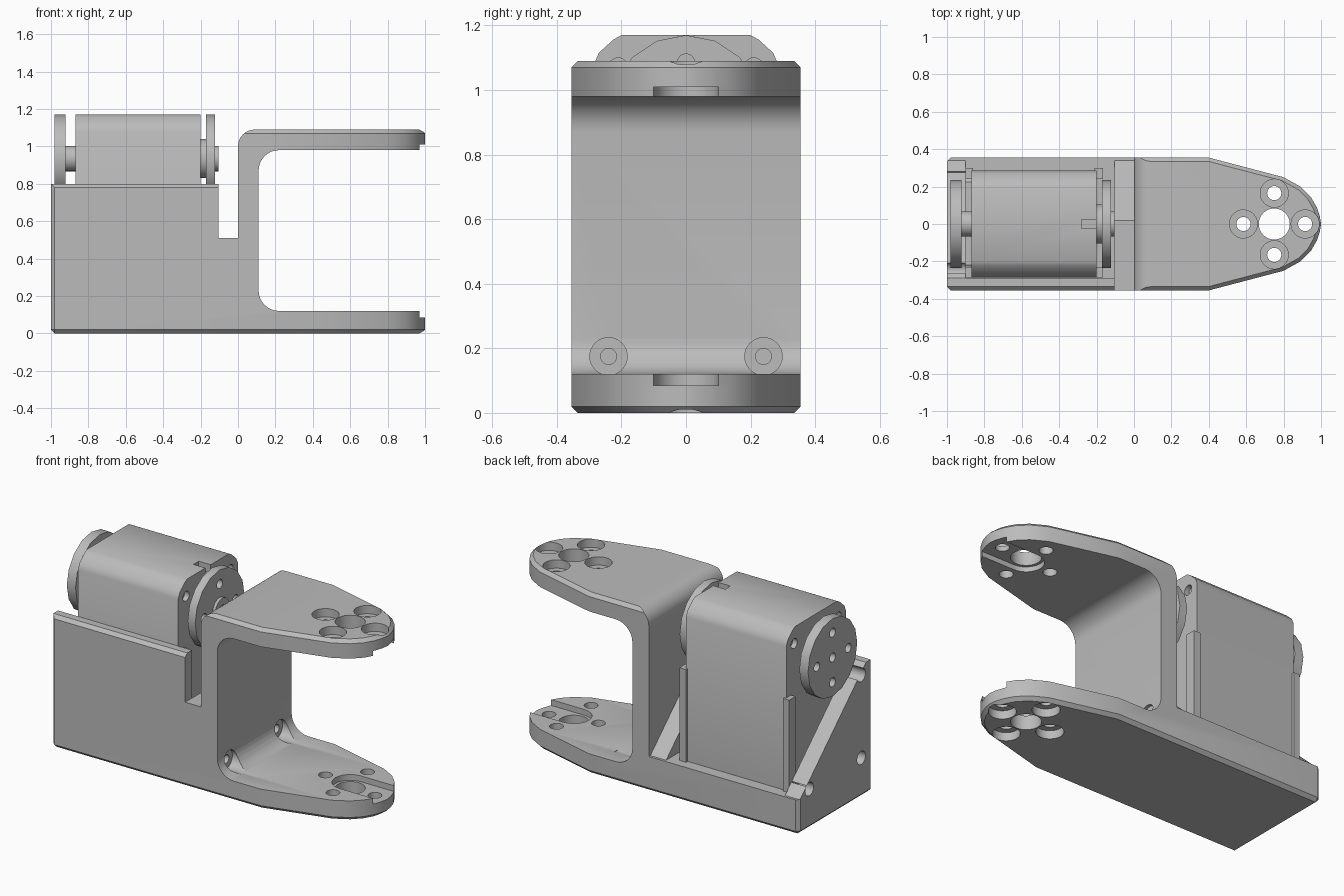
import bpy, bmesh, math
from mathutils import Vector

if "Cube" in bpy.data.objects:
    bpy.data.objects.remove(bpy.data.objects["Cube"], do_unlink=True)

grey = bpy.data.materials.new("plain grey")
grey.use_nodes = True
GREY = (0.5, 0.5, 0.5, 1)
grey.diffuse_color = GREY
grey.node_tree.nodes["Principled BSDF"].inputs["Base Color"].default_value = GREY

PLACE = {"x": lambda p, q, t: (t, p, q),
         "y": lambda p, q, t: (p, t, q),
         "z": lambda p, q, t: (p, q, t)}


def prism(name, pts, a, b, axis, chamfer=None, width=0.02):
    """Extrude a flat outline from a to b along an axis, chamfering chosen edges."""
    bm = bmesh.new()
    low = [bm.verts.new(PLACE[axis](p, q, a)) for p, q in pts]
    high = [bm.verts.new(PLACE[axis](p, q, b)) for p, q in pts]
    bm.faces.new(low)
    bm.faces.new(high)
    n = len(pts)
    for i in range(n):
        j = (i + 1) % n
        bm.faces.new((low[i], low[j], high[j], high[i]))
    bmesh.ops.recalc_face_normals(bm, faces=bm.faces)
    if chamfer:
        edges = [e for e in bm.edges if chamfer(e)]
        bmesh.ops.bevel(bm, geom=edges, offset=width, segments=1, affect='EDGES')
    mesh = bpy.data.meshes.new(name)
    bm.to_mesh(mesh)
    bm.free()
    mesh.materials.append(grey)
    obj = bpy.data.objects.new(name, mesh)
    bpy.context.collection.objects.link(obj)
    return obj


def box(name, x, y, z):
    return prism(name, [(x[0], y[0]), (x[1], y[0]), (x[1], y[1]), (x[0], y[1])], z[0], z[1], "z")


def arc(cx, cy, r, start, end, steps=8):
    return [(cx + r * math.cos(math.radians(start + (end - start) * i / steps)),
             cy + r * math.sin(math.radians(start + (end - start) * i / steps)))
            for i in range(steps + 1)]


def rod(name, c, r, a, b, axis, sides=32):
    return prism(name, arc(c[0], c[1], r, 0, 360, sides)[:-1], a, b, axis)


def boolean(obj, cutter, operation="DIFFERENCE"):
    mod = obj.modifiers.new("cut", "BOOLEAN")
    mod.operation = operation
    mod.solver = "EXACT"
    mod.object = cutter
    bpy.context.view_layer.objects.active = obj
    bpy.ops.object.modifier_apply(modifier=mod.name)
    bpy.data.objects.remove(cutter, do_unlink=True)


def smooth(obj, angle=25):
    bpy.ops.object.select_all(action="DESELECT")
    obj.select_set(True)
    bpy.context.view_layer.objects.active = obj
    bpy.ops.object.shade_smooth_by_angle(angle=math.radians(angle))


# Bracket: side profile with the motor wall, clearance notch and C-shaped fork
profile = [(-1.1, -0.1), (1.1, -0.1), (1.1, 0.12)]
profile += arc(0.22, 0.23, 0.11, 270, 180)
profile += arc(0.22, 0.87, 0.11, 180, 90)
profile += [(1.1, 0.98), (1.1, 1.09)]
profile += arc(0.09, 1.0, 0.09, 90, 180)
profile += [(0, 0.51), (-0.105, 0.51), (-0.105, 0.8), (-1.1, 0.8)]
bracket = prism("bracket", profile, -0.5, 0.5, "y")

# Footprint with tapered, rounded tip and chamfered rims
side = [(0.4, 0.355), (0.8, 0.25), (0.89, 0.2), (0.945, 0.145), (0.977, 0.09), (0.994, 0.04)]
outline = [(-1, -0.355)] + [(x, -y) for x, y in side] + [(1, 0)] + side[::-1] + [(-1, 0.355)]


def is_rim(e):
    a, b = (v.co for v in e.verts)
    return abs(a.z - b.z) < 1e-4 or (a.x < -0.99 and b.x < -0.99)


boolean(bracket, prism("footprint", outline, 0, 1.09, "z", is_rim), "INTERSECT")

# Motor bay, open at the back, and sloped end gussets
boolean(bracket, box("bay", (-0.9, -0.105), (-0.29, 0.5), (0.21, 0.95)))
slope = [(0.5, 0.21), (0.34, 0.21), (-0.29, 0.8), (-0.29, 0.95), (0.5, 0.95)]
boolean(bracket, prism("slope", slope, -1.2, 0, "x"))
boolean(bracket, prism("wall_chamfer", [(-0.36, 0.775), (-0.36, 0.81), (-0.325, 0.81)], -1.2, -0.1, "x"))

# Fork mounting holes, counterbored on the outside, with a slot on the inside
HUB = 0.75
for bore, slot in (((-0.1, 0.05), (0.085, 0.2)), ((1.04, 1.2), (0.9, 1.01))):
    through = (bore[0] - 0.2, bore[1] + 0.1) if bore[0] > 0 else (-0.1, 0.25)
    boolean(bracket, rod("hub_hole", (HUB, 0), 0.083, *through, "z"))
    for dx, dy in ((1, 0), (0, 1), (-1, 0), (0, -1)):
        c = (HUB + 0.165 * dx, 0.165 * dy)
        boolean(bracket, rod("screw_hole", c, 0.038, *through, "z", 24))
        boolean(bracket, rod("counterbore", c, 0.075, *bore, "z"))
    keyway = arc(HUB, 0, 0.1, 90, 270, 12) + [(1.1, -0.1), (1.1, 0.1)]
    boolean(bracket, prism("keyway", keyway, *slot, "z"))

# Screw seats at the foot of the column, and holes in the end gusset
for y in (-0.24, 0.24):
    boolean(bracket, rod("screw_seat", (y, 0.175), 0.058, 0.09, 0.3, "x"))
    boolean(bracket, rod("screw_bore", (y, 0.175), 0.025, 0.0, 0.2, "x", 20))
for y, z in ((0.25, 0.24), (-0.245, 0.24), (-0.245, 0.74)):
    boolean(bracket, rod("gusset_hole", (y, z), 0.04, -1.1, -0.85, "x", 24))
smooth(bracket)

# Motor body with softened top shoulders
shoulder = [(0.285, 0.205), (0.285, 1.08), (0.27, 1.115), (0.225, 1.156), (0.2, 1.17)]
body = prism("motor_body", shoulder + [(-y, z) for y, z in shoulder[::-1]], -0.87, -0.2, "x")
boolean(body, box("cable_slot", (-0.28, -0.1), (-0.025, 0.025), (1.12, 1.3)))
for y in (-0.21, 0.21):
    for x in (-0.87, -0.2):
        boolean(body, rod("case_screw", (y, 1.07), 0.03, x - 0.03, x + 0.03, "x", 16))
smooth(body, 30)

# Corner rails on both ends of the motor
for end, x in (("outer", (-0.9, -0.86)), ("inner", (-0.21, -0.165))):
    for rear, y in (("back", (0.24, 0.3)), ("front", (-0.285, -0.23))):
        box(f"motor_rail_{end}_{rear}", x, y, (0.205, 0.77))

# Output discs with hubs and screw holes
AXLE = (0, 0.935)
for end, a, b in (("outer", -0.98, -0.922), ("inner", -0.172, -0.122)):
    disc = rod(f"{end}_disc", AXLE, 0.235, a, b, "x", 16)
    for y, z in ((0, 0), (1, 0), (0, 1), (-1, 0), (0, -1)):
        c = (AXLE[0] + 0.15 * y, AXLE[1] + 0.15 * z)
        boolean(disc, rod("disc_hole", c, 0.027, a - 0.1, b + 0.1, "x", 16))
    smooth(disc, 30)
smooth(rod("outer_hub", AXLE, 0.068, -0.93, -0.865, "x"))
smooth(rod("inner_collar", AXLE, 0.105, -0.205, -0.17, "x"))
boss = rod("inner_hub", AXLE, 0.068, -0.175, -0.105, "x")
boolean(boss, rod("hub_bore", AXLE, 0.027, -0.15, 0, "x", 16))
smooth(boss)
